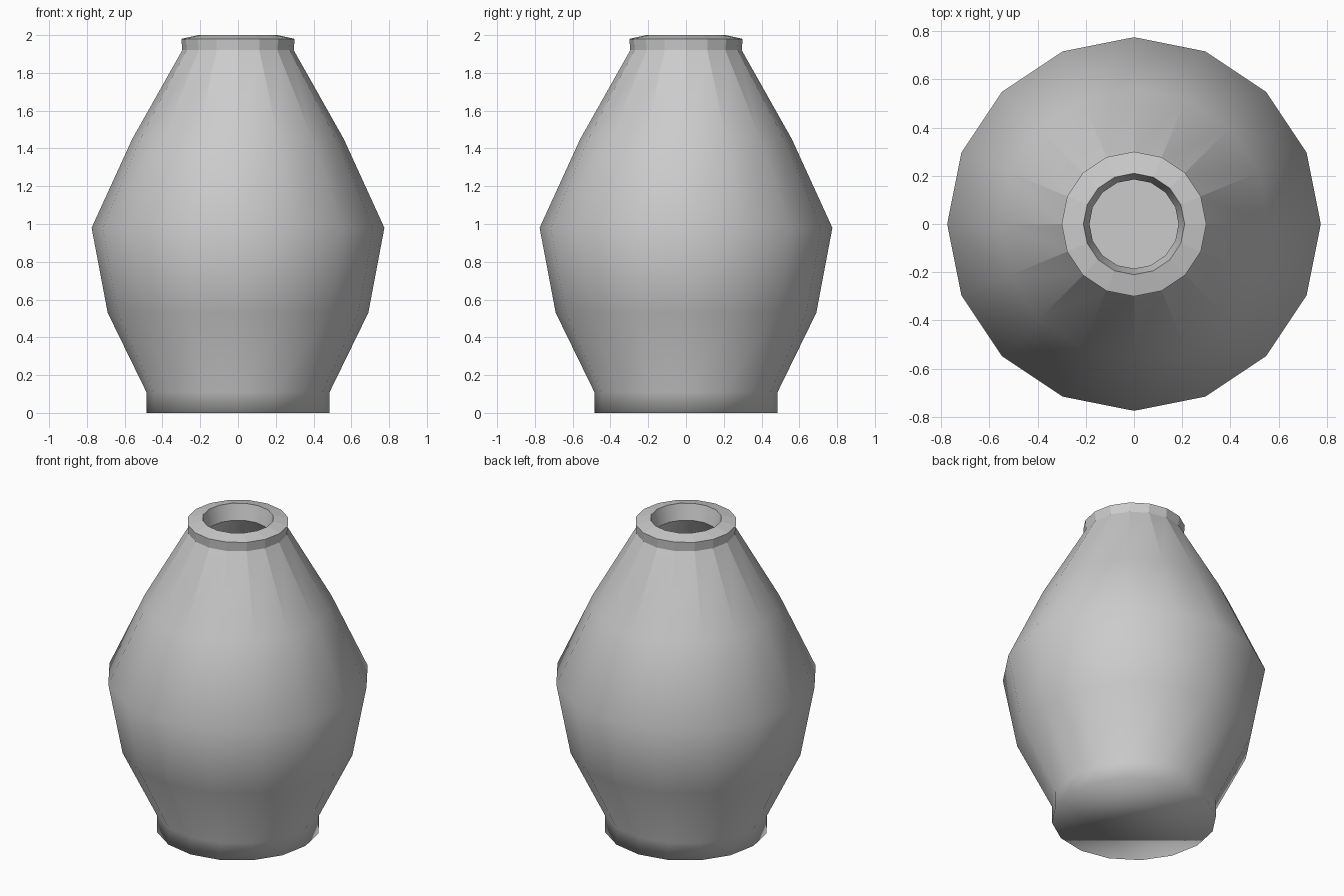
import bpy, bmesh
from math import sin, cos, tau

if "Cube" in bpy.data.objects:
    bpy.data.objects.remove(bpy.data.objects["Cube"])

SIDES = 16
# outer profile, rim, then inner wall (radius, height)
profile = [(0.485, 0), (0.485, 0.11), (0.69, 0.53), (0.775, 0.98), (0.56, 1.45),
           (0.295, 1.92), (0.30, 1.98), (0.21, 2.0),
           (0.185, 1.90), (0.46, 1.42), (0.66, 0.98), (0.585, 0.56), (0.40, 0.11)]
NECK, RIM, THROAT = 5, 7, 8

bm = bmesh.new()
rings = [[bm.verts.new((r * cos(tau * i / SIDES), r * sin(tau * i / SIDES), z))
          for i in range(SIDES)] for r, z in profile]

# walls: smooth body, flat rim facets
for k in range(len(rings) - 1):
    a, b = rings[k], rings[k + 1]
    for i in range(SIDES):
        j = (i + 1) % SIDES
        f = bm.faces.new((a[i], a[j], b[j], b[i]))
        f.smooth = not NECK <= k < RIM

# underside and inner floor
bm.faces.new(rings[0][::-1]).smooth = True
bm.faces.new(rings[-1])

# crisp neck, lip and throat; facets fade out down the shoulder
for i in range(SIDES):
    j = (i + 1) % SIDES
    bm.edges.get((rings[NECK - 1][i], rings[NECK][i])).smooth = False
    for k in (NECK, RIM, THROAT):
        bm.edges.get((rings[k][i], rings[k][j])).smooth = False

mesh = bpy.data.meshes.new("vase")
bm.to_mesh(mesh)
bm.free()
vase = bpy.data.objects.new("vase", mesh)
bpy.context.collection.objects.link(vase)
